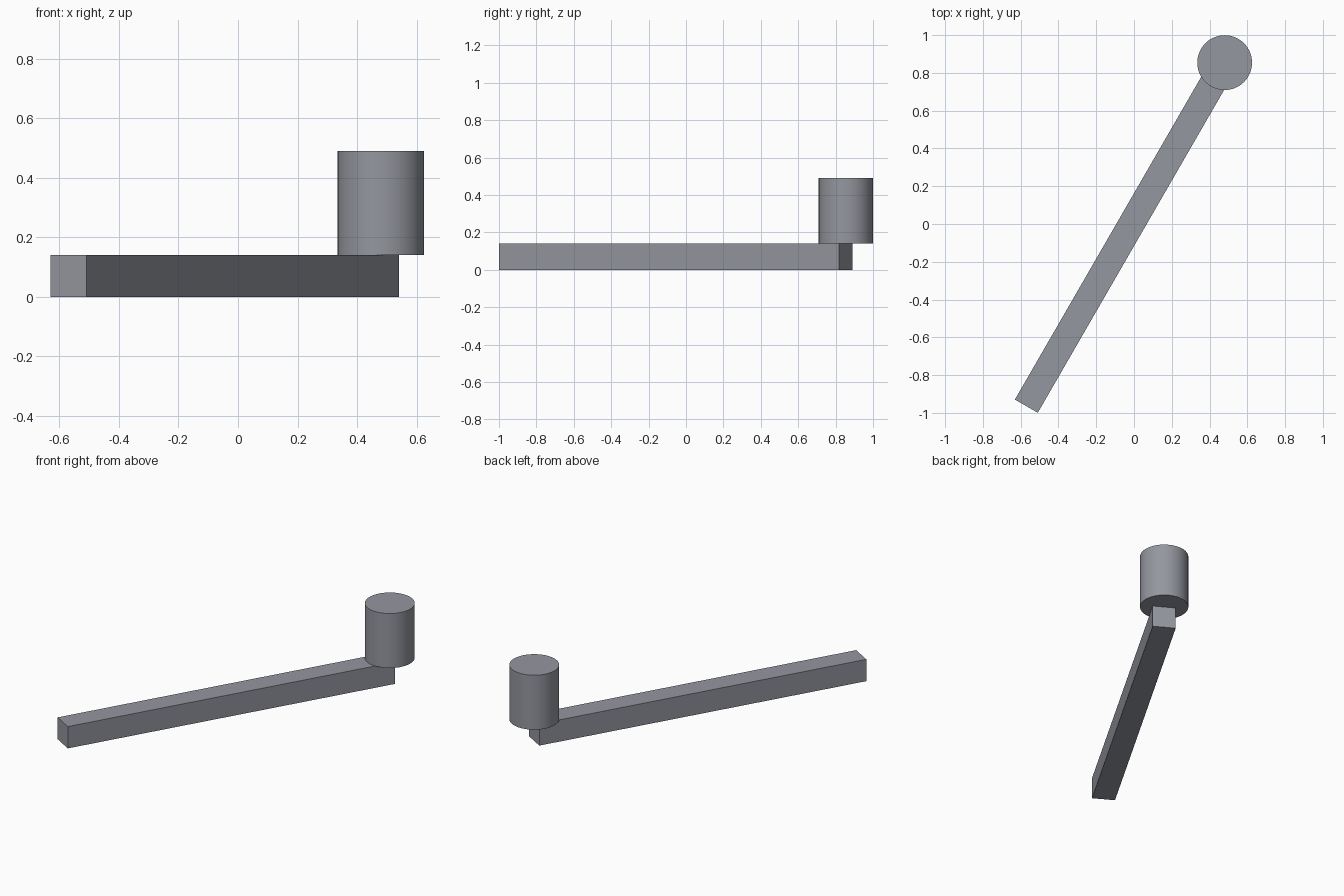
import bpy
import math

cube = bpy.data.objects.get("Cube")
if cube:
    bpy.data.objects.remove(cube, do_unlink=True)

ANGLE = math.radians(60)
LENGTH, THICK = 2.1, 0.14
BAR_X, BAR_Y = -0.045, -0.055
RADIUS, HEIGHT = 0.145, 0.35

# Single grey material
grey = bpy.data.materials.new("cool grey")
grey.use_nodes = True
colour = (0.30, 0.31, 0.35, 1)
grey.diffuse_color = colour
grey.node_tree.nodes["Principled BSDF"].inputs["Base Color"].default_value = colour


def finish(name):
    obj = bpy.context.object
    obj.name = name
    obj.data.materials.append(grey)
    return obj


# Long square arm, turned about the vertical
bpy.ops.mesh.primitive_cube_add(size=1, location=(BAR_X, BAR_Y, THICK / 2))
arm = finish("arm")
arm.scale = (LENGTH, THICK, THICK)
arm.rotation_euler.z = ANGLE

# Upright handle standing on the end of the arm
end_x = BAR_X + LENGTH / 2 * math.cos(ANGLE)
end_y = BAR_Y + LENGTH / 2 * math.sin(ANGLE)
bpy.ops.mesh.primitive_cylinder_add(
    vertices=64, radius=RADIUS, depth=HEIGHT,
    location=(end_x, end_y, THICK + HEIGHT / 2))
finish("handle")
bpy.ops.object.shade_smooth_by_angle(angle=math.radians(30))
